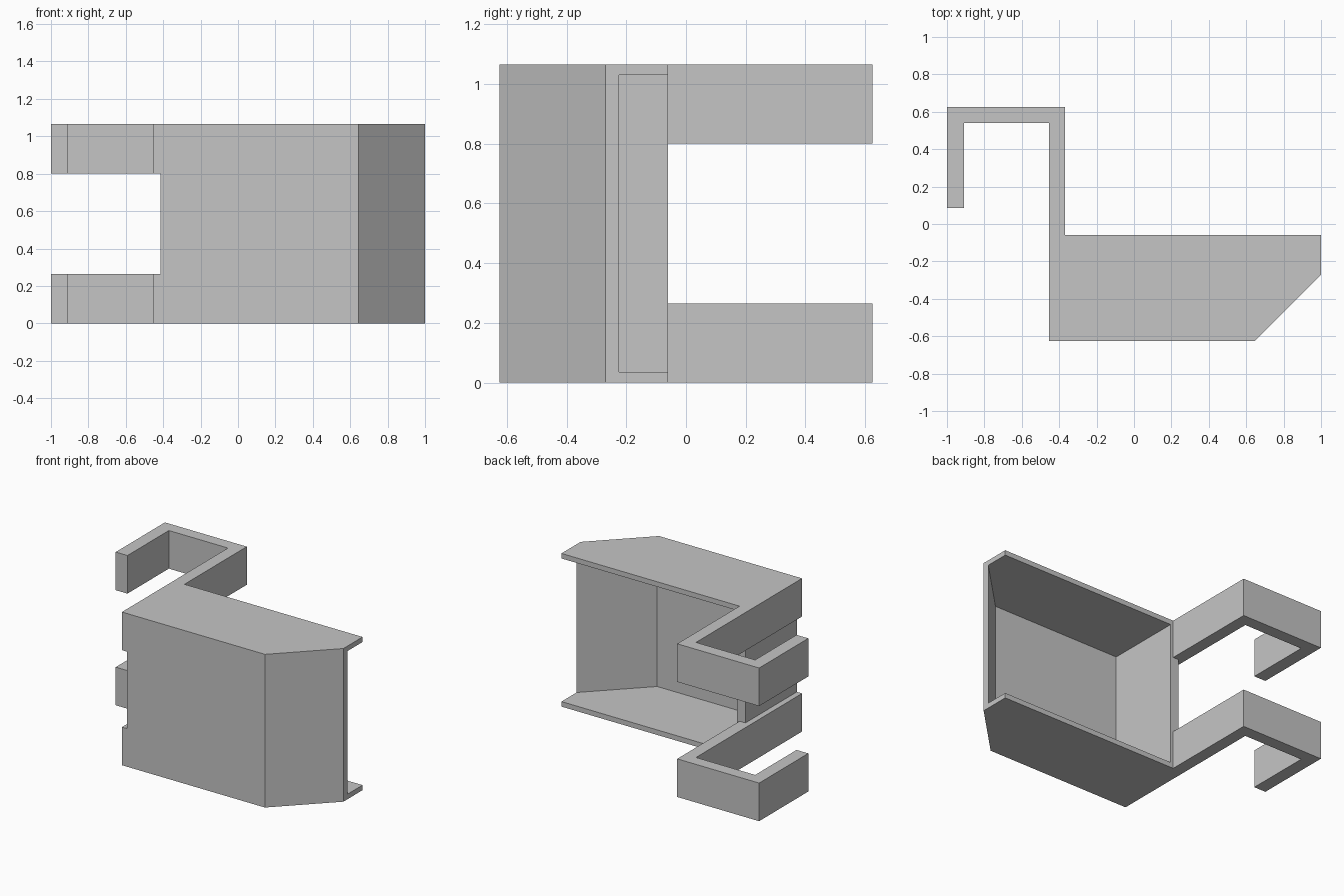
import bpy
import bmesh

cube = bpy.data.objects.get("Cube")
if cube:
    bpy.data.objects.remove(cube, do_unlink=True)

HEIGHT = 1.065
WALL = 0.035

grey = bpy.data.materials.new("light grey")
grey.use_nodes = True
colour = (0.56, 0.56, 0.56, 1)
grey.diffuse_color = colour
grey.node_tree.nodes["Principled BSDF"].inputs["Base Color"].default_value = colour


def prism(name, outline, z0, z1):
    """Extrude a plan outline from z0 up to z1."""
    bm = bmesh.new()
    base = bm.faces.new([bm.verts.new((x, y, z0)) for x, y in outline])
    top = bmesh.ops.extrude_face_region(bm, geom=[base])["geom"]
    bmesh.ops.translate(bm, vec=(0, 0, z1 - z0),
                        verts=[v for v in top if isinstance(v, bmesh.types.BMVert)])
    bmesh.ops.recalc_face_normals(bm, faces=bm.faces)
    mesh = bpy.data.meshes.new(name)
    bm.to_mesh(mesh)
    bm.free()
    mesh.materials.append(grey)
    obj = bpy.data.objects.new(name, mesh)
    bpy.context.collection.objects.link(obj)
    return obj


def cut(target, cutter):
    """Subtract the cutter, apply, and discard it."""
    cutter.hide_render = True
    mod = target.modifiers.new("cut", "BOOLEAN")
    mod.operation = "DIFFERENCE"
    mod.solver = "EXACT"
    mod.object = cutter
    bpy.context.view_layer.objects.active = target
    bpy.ops.object.modifier_apply(modifier=mod.name)
    bpy.data.objects.remove(cutter, do_unlink=True)


# Full plan: chamfered housing with the arm and hook running off its side
housing = prism("housing_with_hooks", [
    (-0.455, -0.625), (0.645, -0.625), (1, -0.27), (1, -0.06), (-0.37, -0.06),
    (-0.37, 0.625), (-1, 0.625), (-1, 0.085), (-0.91, 0.085),
    (-0.91, 0.54), (-0.455, 0.54)], 0, HEIGHT)

# Hollow inside, open at the back and at the end beyond the chamfer
cut(housing, prism("cavity_cutter", [
    (-0.35, -0.59), (0.635, -0.59), (1.1, -0.125), (1.1, 0.1), (-0.35, 0.1)],
    WALL, HEIGHT - WALL))

# Gap that splits the arm into an upper and a lower hook
cut(housing, prism("gap_cutter", [
    (-1.1, -0.8), (-0.415, -0.8), (-0.415, -0.06), (-0.3, -0.06),
    (-0.3, 0.8), (-1.1, 0.8)], 0.265, 0.8))
